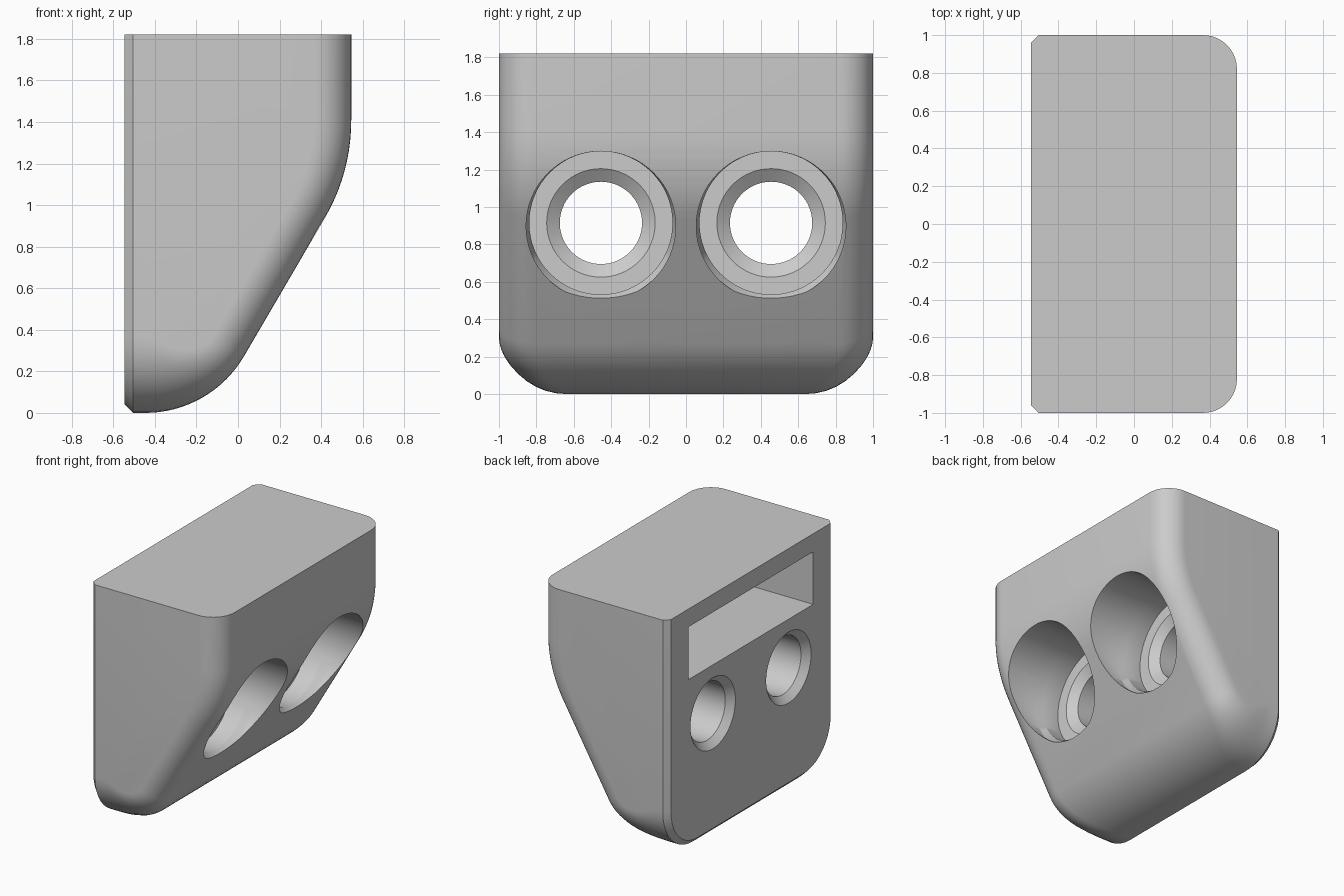
import bpy, bmesh
from math import sin, cos, radians, tau
from mathutils import Vector

cube = bpy.data.objects.get("Cube")
if cube:
    bpy.data.objects.remove(cube, do_unlink=True)

grey = bpy.data.materials.new("light_grey")
grey.use_nodes = True
COLOR = (0.6, 0.6, 0.6, 1)
grey.diffuse_color = COLOR
grey.node_tree.nodes["Principled BSDF"].inputs["Base Color"].default_value = COLOR

TOP, BACK, CHAMFER = 1.82, -0.545, 0.04
RIM = BACK + CHAMFER
EDGE_R, CORNER_R = 0.18, 0.36


def make_object(name, bm):
    bmesh.ops.recalc_face_normals(bm, faces=bm.faces)
    mesh = bpy.data.meshes.new(name)
    bm.to_mesh(mesh)
    bm.free()
    mesh.materials.append(grey)
    obj = bpy.data.objects.new(name, mesh)
    bpy.context.collection.objects.link(obj)
    return obj


def section(bm, x, z, angle, radius, half_width, steps=10):
    """Row of vertices across the width, with a rounded corner at each end."""
    normal = Vector((cos(angle), 0, sin(angle)))
    row = []
    for side in (1, -1):
        for i in range(steps + 1):
            t = radians(90) * (i if side > 0 else steps - i) / steps
            p = Vector((x, 0, z)) - normal * radius * (1 - sin(t))
            p.y = side * (half_width - radius * (1 - cos(t)))
            row.append(bm.verts.new(p))
    return row


def arc(cx, cz, radius, start, end, steps):
    for i in range(steps + 1):
        a = radians(start + (end - start) * i / steps)
        yield cx + radius * cos(a), cz + radius * sin(a), a


# Body: rounded section swept down the sloping profile
def build_body():
    bm = bmesh.new()
    rows = [section(bm, 0.545, TOP, 0, EDGE_R, 1)]
    for x, z, a in arc(-0.385, 1.407, 0.93, 0, -30, 10):
        rows.append(section(bm, x, z, a, EDGE_R, 1))
    for i, (x, z, a) in enumerate(arc(-0.446, 0.55, 0.55, -30, -90, 16)):
        f = i / 16
        blend = f * f * (3 - 2 * f)
        rows.append(section(bm, x, z, a, EDGE_R + (CORNER_R - EDGE_R) * blend, 1))
    rows.append(section(bm, RIM, 0, radians(-90), CORNER_R, 1))
    inner = section(bm, BACK, CHAMFER, radians(-90), CORNER_R - CHAMFER, 1 - CHAMFER)
    for a, b in zip(rows + [inner], rows[1:] + [inner]):
        if a is b:
            continue
        for i in range(len(a) - 1):
            bm.faces.new((a[i], a[i + 1], b[i + 1], b[i]))
    # Flat sides, chamfers, top and back
    rim, corner = [], []
    for side, end in ((1, 0), (-1, -1)):
        r = bm.verts.new((RIM, side, TOP))
        c = bm.verts.new((BACK, side * (1 - CHAMFER), TOP))
        bm.faces.new([row[end] for row in rows] + [r])
        bm.faces.new((r, rows[-1][end], inner[end], c))
        rim.append(r)
        corner.append(c)
    bm.faces.new(rows[0] + [rim[1], corner[1], corner[0], rim[0]])
    bm.faces.new(inner + [corner[1], corner[0]])
    return make_object("bracket_body", bm)


# Stepped screw hole: stations of (x, radius, centre height)
def hole_cutter(y):
    z = 0.915
    stations = [(-0.575, 0.3, z), (-0.495, 0.22, z), (-0.045, 0.22, z), (0.005, 0.29, z),
                (0.005, 0.383, z), (0.14, 0.383, z), (0.19, 0.4, 0.898), (0.7, 0.4, 0.898)]
    n = 64
    bm = bmesh.new()
    rings = [[bm.verts.new((x, y + r * cos(tau * i / n), zc + r * sin(tau * i / n)))
              for i in range(n)] for x, r, zc in stations]
    for a, b in zip(rings, rings[1:]):
        for i in range(n):
            j = (i + 1) % n
            bm.faces.new((a[i], a[j], b[j], b[i]))
    bm.faces.new(rings[0])
    bm.faces.new(rings[-1])
    return make_object("screw_hole_cutter", bm)


# Rectangular pocket in the back
def slot_cutter():
    bm = bmesh.new()
    bmesh.ops.create_cube(bm, size=1)
    bmesh.ops.scale(bm, vec=(0.7, 1.5, 0.4), verts=bm.verts)
    bmesh.ops.translate(bm, vec=(-0.37, 0, 1.483), verts=bm.verts)
    return make_object("slot_cutter", bm)


body = build_body()
bpy.ops.object.select_all(action="DESELECT")
bpy.context.view_layer.objects.active = body
body.select_set(True)
for cutter in (hole_cutter(0.455), hole_cutter(-0.455), slot_cutter()):
    cutter.hide_render = True
    mod = body.modifiers.new("cut", "BOOLEAN")
    mod.operation, mod.solver, mod.object = "DIFFERENCE", "EXACT", cutter
    bpy.ops.object.modifier_apply(modifier=mod.name)
    bpy.data.objects.remove(cutter, do_unlink=True)
bpy.ops.object.shade_smooth_by_angle(angle=radians(25))
